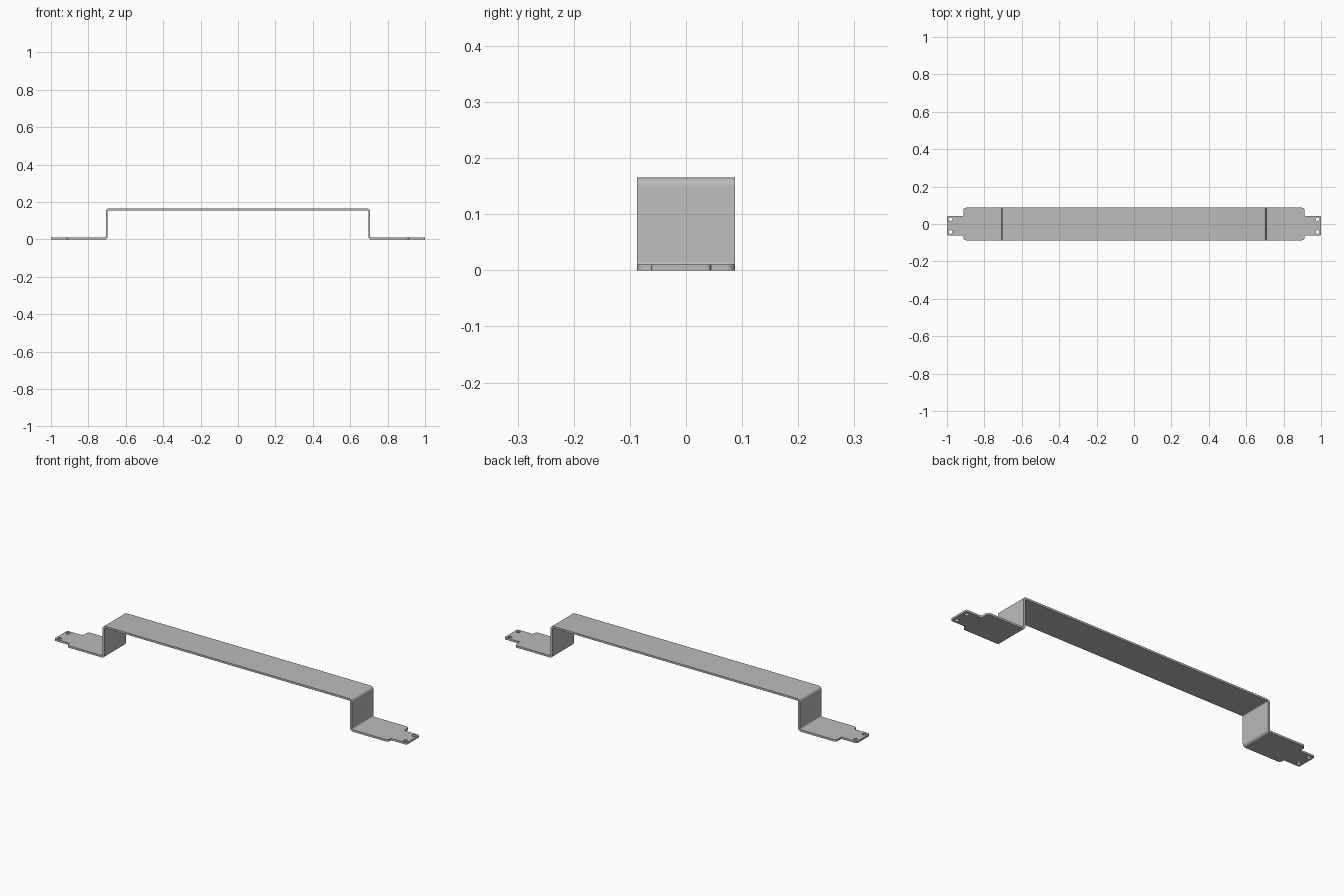
import bpy, bmesh, math
from mathutils import Vector

cube = bpy.data.objects.get("Cube")
if cube:
    bpy.data.objects.remove(cube, do_unlink=True)

HALF_WIDTH, HEIGHT, SHEET = 0.087, 0.165, 0.01
OUTER_BEND, INNER_BEND = 0.015, 0.005
LEG_X, SHOULDER_X = 0.707, 0.912


def mirrored(half):
    """Close a right-hand chain of (u, v, radius) with its mirror image."""
    return half + [(-u, v, r) for u, v, r in reversed(half)]


def rounded(corners, steps=6):
    """Turn (u, v, radius) corners into a loop with round arcs."""
    loop = []
    for i, (u, v, r) in enumerate(corners):
        p = Vector((u, v))
        if not r:
            loop.append(p)
            continue
        a = (Vector(corners[i - 1][:2]) - p).normalized()
        b = (Vector(corners[(i + 1) % len(corners)][:2]) - p).normalized()
        for k in range(steps + 1):
            t = k / steps * math.pi / 2
            loop.append(p + r * ((1 - math.sin(t)) * a + (1 - math.cos(t)) * b))
    return loop


def circle(cu, cv, r, n=20):
    return [Vector((cu + r * math.cos(math.tau * k / n),
                    cv + r * math.sin(math.tau * k / n))) for k in range(n)]


def prism(name, loops, place, push):
    """Fill flat loops (inner ones become holes) and extrude them."""
    bm = bmesh.new()
    edges = []
    for loop in loops:
        vs = [bm.verts.new(place(p)) for p in loop]
        edges += [bm.edges.new((vs[i - 1], vs[i])) for i in range(len(vs))]
    bmesh.ops.triangle_fill(bm, edges=edges, use_beauty=True)
    res = bmesh.ops.extrude_face_region(bm, geom=bm.faces[:])
    moved = [g for g in res["geom"] if isinstance(g, bmesh.types.BMVert)]
    bmesh.ops.translate(bm, verts=moved, vec=push)
    bmesh.ops.recalc_face_normals(bm, faces=bm.faces[:])
    me = bpy.data.meshes.new(name)
    bm.to_mesh(me)
    bm.free()
    ob = bpy.data.objects.new(name, me)
    bpy.context.collection.objects.link(ob)
    return ob


# Bent sheet: hat-shaped section swept across the depth
section = mirrored([
    (LEG_X, HEIGHT, OUTER_BEND),
    (LEG_X, SHEET, INNER_BEND),
    (1.05, SHEET, 0),
    (1.05, 0, 0),
    (LEG_X - SHEET, 0, OUTER_BEND),
    (LEG_X - SHEET, HEIGHT - SHEET, INNER_BEND),
])
bracket = prism("bent_strap_bracket", [rounded(section)],
                lambda p: (p.x, -0.1, p.y), (0, 0.2, 0))

# Plan outline with narrowed end tabs and screw holes
outline = mirrored([
    (SHOULDER_X, HALF_WIDTH, 0.015),
    (SHOULDER_X, 0.044, 0.004),
    (1.0, 0.044, 0.008),
    (1.0, -0.062, 0.008),
    (SHOULDER_X, -0.062, 0.004),
    (SHOULDER_X, -HALF_WIDTH, 0.015),
])
holes = [circle(s * 0.981, y, 0.010) for s in (-1, 1) for y in (0.025, -0.043)]
cutter = prism("plan_cutter", [rounded(outline)] + holes,
               lambda p: (p.x, p.y, -0.1), (0, 0, 0.4))

# Trim the sheet to the plan outline
trim = bracket.modifiers.new("trim", 'BOOLEAN')
trim.operation, trim.solver, trim.object = 'INTERSECT', 'EXACT', cutter
bpy.context.view_layer.objects.active = bracket
bpy.ops.object.select_all(action='DESELECT')
bracket.select_set(True)
bpy.ops.object.modifier_apply(modifier=trim.name)
bpy.data.objects.remove(cutter, do_unlink=True)

# Merge coplanar triangles, then smooth the bends
bm = bmesh.new()
bm.from_mesh(bracket.data)
bmesh.ops.remove_doubles(bm, verts=bm.verts[:], dist=1e-5)
bmesh.ops.dissolve_limit(bm, angle_limit=0.01, verts=bm.verts[:], edges=bm.edges[:])
bm.to_mesh(bracket.data)
bm.free()
bpy.ops.object.shade_smooth_by_angle(angle=math.radians(30))

# Plain grey metal
grey = bpy.data.materials.new("grey_metal")
grey.use_nodes = True
colour = (0.5, 0.5, 0.5, 1)
grey.diffuse_color = colour
grey.node_tree.nodes["Principled BSDF"].inputs["Base Color"].default_value = colour
bracket.data.materials.clear()
bracket.data.materials.append(grey)
